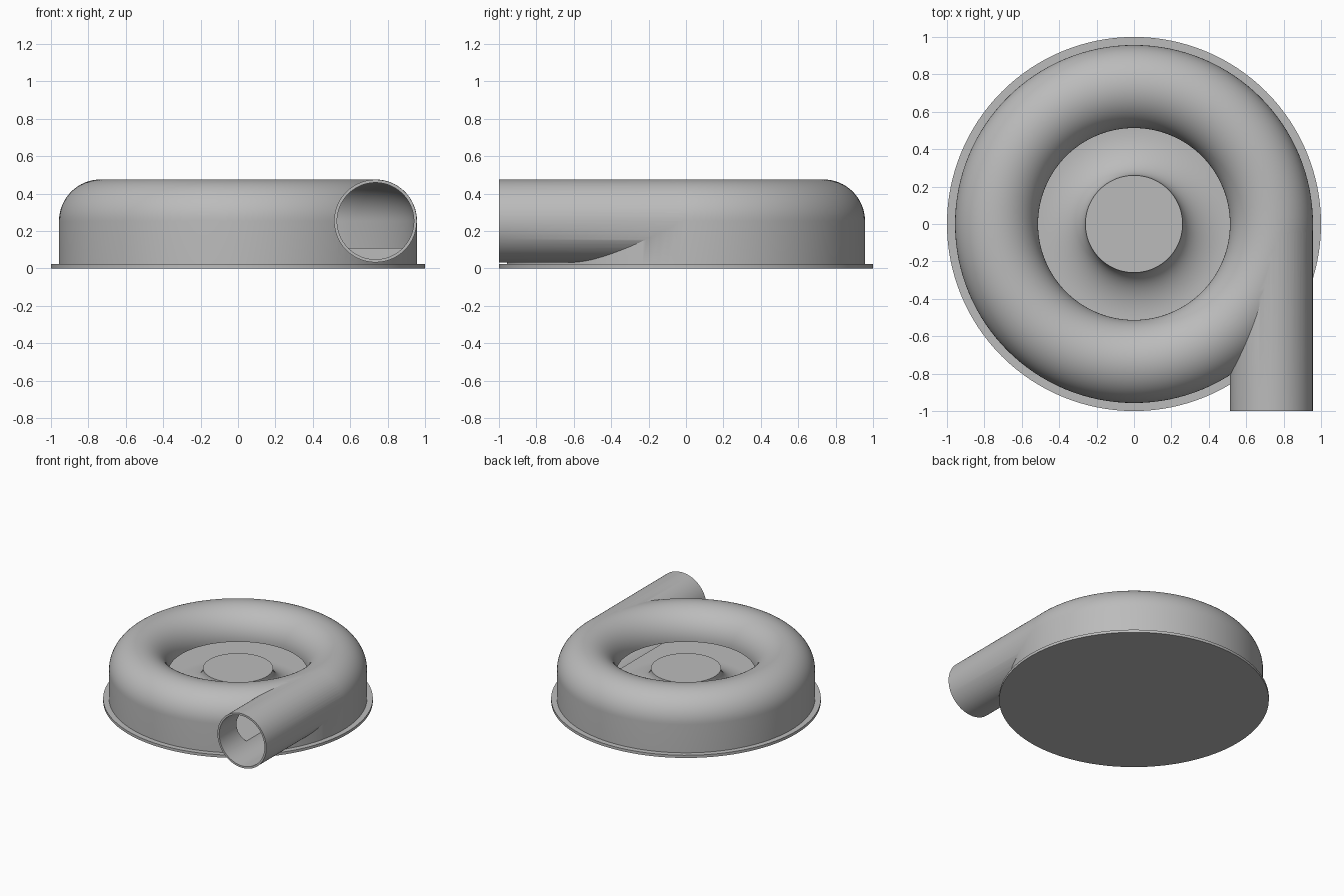
import bpy, bmesh
from math import sin, cos, pi, radians
from mathutils import Matrix

old = bpy.data.objects.get("Cube")
if old:
    bpy.data.objects.remove(old)

TUBE_R, TUBE_Z, TUBE_X = 0.222, 0.253, 0.735   # scroll tube section
WALL = 0.016
FLOOR = 0.11

grey = bpy.data.materials.new("light_grey")
grey.use_nodes = True
colour = (0.5, 0.5, 0.5, 1)
grey.diffuse_color = colour
grey.node_tree.nodes["Principled BSDF"].inputs["Base Color"].default_value = colour


def add_object(name, bm):
    bmesh.ops.recalc_face_normals(bm, faces=bm.faces)
    mesh = bpy.data.meshes.new(name)
    bm.to_mesh(mesh)
    bm.free()
    mesh.materials.append(grey)
    obj = bpy.data.objects.new(name, mesh)
    bpy.context.collection.objects.link(obj)
    return obj


def lathe(name, profile, closed=False, steps=128):
    """Revolve a list of (radius, height) points about z."""
    bm = bmesh.new()
    verts = [bm.verts.new((r, 0, z)) for r, z in profile]
    edges = [bm.edges.new(pair) for pair in zip(verts, verts[1:])]
    if closed:
        edges.append(bm.edges.new((verts[-1], verts[0])))
    bmesh.ops.spin(bm, geom=verts + edges, cent=(0, 0, 0), axis=(0, 0, 1),
                   angle=2 * pi, steps=steps, use_merge=True)
    bmesh.ops.remove_doubles(bm, verts=bm.verts, dist=1e-5)
    return add_object(name, bm)


def rod(name, radius, y0, y1):
    """Solid cylinder along y on the outlet axis."""
    bm = bmesh.new()
    bmesh.ops.create_cone(bm, cap_ends=True, segments=96, radius1=radius,
                          radius2=radius, depth=y1 - y0)
    bmesh.ops.transform(bm, verts=bm.verts, matrix=Matrix.Translation(
        (TUBE_X, (y0 + y1) / 2, TUBE_Z)) @ Matrix.Rotation(pi / 2, 4, 'X'))
    return add_object(name, bm)


def arc(radius, n=32):
    """Half circle over the scroll, from outside to inside."""
    return [(TUBE_X + radius * cos(pi * i / n), TUBE_Z + radius * sin(pi * i / n))
            for i in range(n + 1)]


def combine(target, tool, operation):
    mod = target.modifiers.new(operation, 'BOOLEAN')
    mod.operation, mod.object, mod.solver = operation, tool, 'EXACT'
    bpy.context.view_layer.objects.active = target
    bpy.ops.object.modifier_apply(modifier=mod.name)
    bpy.data.objects.remove(tool)


def smooth(obj):
    bpy.ops.object.select_all(action='DESELECT')
    obj.select_set(True)
    bpy.context.view_layer.objects.active = obj
    bpy.ops.object.shade_smooth_by_angle(angle=radians(30))


# Base flange
flange = lathe("base_flange", [(0, 0), (1, 0), (1, 0.022), (0, 0.022)])

# Scroll housing with the flared hub in its eye
flare = [(0.5 - 0.24 * sin(pi / 2 * i / 16), 0.27 - 0.16 * cos(pi / 2 * i / 16))
         for i in range(17)]
outer = [(0, 0.01), (TUBE_X + TUBE_R, 0.01)] + arc(TUBE_R)
outer += [(TUBE_X - TUBE_R, FLOOR)] + flare + [(0, 0.27)]
housing = lathe("scroll_housing", outer)

# Tangential outlet pipe
combine(housing, rod("outlet_pipe", TUBE_R - 0.001, -1, 0), 'UNION')

# Hollow the air channel and bore the outlet
inner = TUBE_R - WALL
channel = [(0.508, FLOOR - 0.001), (TUBE_X + inner, FLOOR - 0.001)] + arc(inner)
channel += [(TUBE_X - inner, 0.245), (0.508, 0.245)]
combine(housing, lathe("channel_cutter", channel, closed=True), 'DIFFERENCE')
combine(housing, rod("bore_cutter", inner - 0.001, -1.1, 0), 'DIFFERENCE')

for part in (flange, housing):
    smooth(part)
